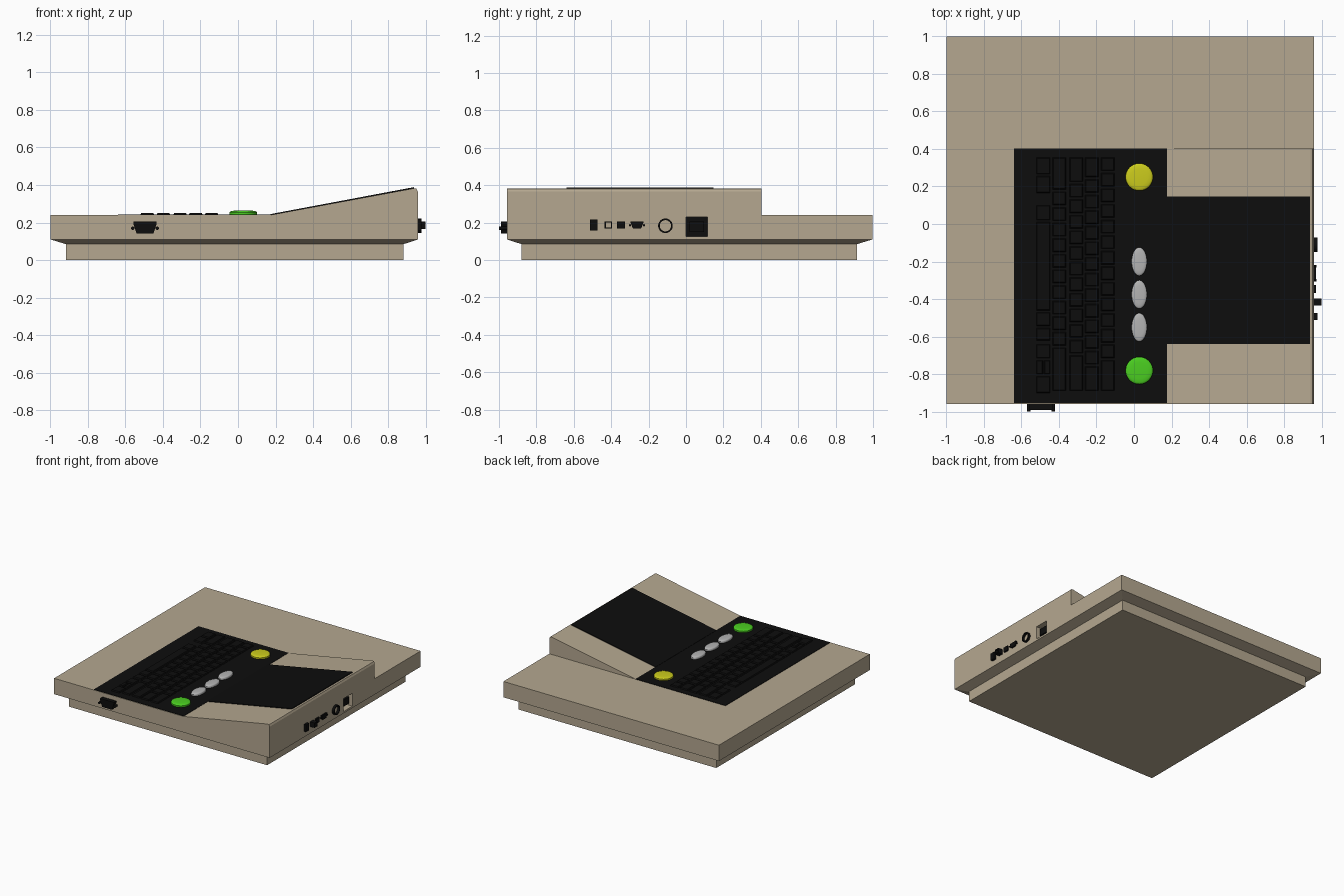
import bpy, bmesh, math

if "Cube" in bpy.data.objects:
    bpy.data.objects.remove(bpy.data.objects["Cube"])


def material(name, rgb):
    m = bpy.data.materials.new(name)
    m.diffuse_color = (*rgb, 1)
    m.use_nodes = True
    m.node_tree.nodes["Principled BSDF"].inputs["Base Color"].default_value = m.diffuse_color
    return m


TAN = material("tan", (0.46, 0.39, 0.28))
BLACK = material("black", (0.004, 0.004, 0.004))
YELLOW = material("yellow", (0.6, 0.6, 0.012))
GREEN = material("green", (0.07, 0.62, 0.015))
GREY = material("grey", (0.45, 0.45, 0.45))


def loft(name, rings, mat, closed=False, smooth=False):
    """Skin a list of equal-length point rings; cap the ends or close the loop."""
    bm = bmesh.new()
    vs = [[bm.verts.new(p) for p in r] for r in rings]
    n = len(vs[0])
    pairs = list(zip(vs, vs[1:])) + ([(vs[-1], vs[0])] if closed else [])
    for a, b in pairs:
        for i in range(n):
            j = (i + 1) % n
            bm.faces.new((a[i], a[j], b[j], b[i]))
    if not closed:
        bm.faces.new(vs[0])
        bm.faces.new(vs[-1])
    bmesh.ops.recalc_face_normals(bm, faces=bm.faces)
    me = bpy.data.meshes.new(name)
    bm.to_mesh(me)
    bm.free()
    me.materials.append(mat)
    ob = bpy.data.objects.new(name, me)
    bpy.context.collection.objects.link(ob)
    if smooth:
        bpy.ops.object.select_all(action='DESELECT')
        ob.select_set(True)
        bpy.context.view_layer.objects.active = ob
        bpy.ops.object.shade_smooth_by_angle(angle=math.radians(35))
    return ob


def rect(x0, x1, y0, y1, z):
    return [(x0, y0, z), (x1, y0, z), (x1, y1, z), (x0, y1, z)]


def box(name, x, y, z, mat, inset=0.0):
    return loft(name, [rect(*x, *y, z[0]),
                       rect(x[0] + inset, x[1] - inset, y[0] + inset, y[1] - inset, z[1])], mat)


def ngon(r, n, phase=0.0, ry=None):
    ry = r if ry is None else ry
    return [(r * math.cos(2 * math.pi * i / n + phase),
             ry * math.sin(2 * math.pi * i / n + phase)) for i in range(n)]


def along_x(name, pts, x0, x1, mat):
    return loft(name, [[(x, a, b) for a, b in pts] for x in (x0, x1)], mat)


def along_y(name, pts, y0, y1, mat):
    return loft(name, [[(a, y, b) for a, b in pts] for y in (y0, y1)], mat)


def dsub(cu, cz, wt, wb, h):
    return [(cu - wt, cz + h), (cu - wt, cz + h * 0.6), (cu - wb, cz - h),
            (cu + wb, cz - h), (cu + wt, cz + h * 0.6), (cu + wt, cz + h)]


# Case: inset plinth, sloped flange, main slab
case = loft("case", [rect(-0.915, 0.88, -0.88, 0.915, 0.0),
                     rect(-0.915, 0.88, -0.88, 0.915, 0.085),
                     rect(-0.997, 0.957, -0.957, 0.997, 0.11),
                     rect(-0.997, 0.957, -0.957, 0.997, 0.24)], TAN)

# Power inlet recess
cutter = box("inlet_cutter", (0.89, 1.05), (0.0, 0.115), (0.125, 0.23), TAN)
cutter.hide_render = True
cutter.hide_viewport = True
mod = case.modifiers.new("inlet", 'BOOLEAN')
mod.operation = 'DIFFERENCE'
mod.solver = 'EXACT'
mod.object = cutter
box("inlet_back", (0.889, 0.895), (0.0, 0.115), (0.125, 0.23), BLACK)
box("inlet_block", (0.895, 0.94), (0.02, 0.095), (0.15, 0.205), BLACK)

# Raised wedge
along_y("display_wedge", [(0.17, 0.24), (0.957, 0.24), (0.957, 0.365), (0.95, 0.38), (0.94, 0.383)],
        -0.957, 0.403, TAN)

# Sloped display panel on the wedge
k = (0.383 - 0.24) / (0.94 - 0.17)
along_y("display_panel", [(0.172, 0.2395), (0.937, 0.24 + 0.767 * k),
                          (0.936, 0.246 + 0.767 * k), (0.172, 0.245)], -0.64, 0.147, BLACK)

# Keyboard deck
box("keyboard_deck", (-0.64, 0.175), (-0.953, 0.403), (0.236, 0.243), BLACK)


# Keys: each row runs from y = 0.36 downward; widths in key units
U = 0.083
ROWS = [
    (-0.14, [1.0] + [1] * 12 + [2.1]),
    (-0.225, [1.4] + [1] * 12 + [1.7]),
    (-0.308, [1.7] + [1] * 11 + [2.4]),
    (-0.397, [2.2] + [1] * 10 + [2.9]),
]
for r, (x, widths) in enumerate(ROWS):
    y = 0.36
    for i, w in enumerate(widths):
        box(f"key_{r}_{i}", (x - 0.036, x + 0.036), (y - w * U + 0.006, y - 0.006),
            (0.242, 0.252), BLACK, 0.005)
        y -= w * U

# Bottom row with space bar and cursor keys
for i, (a, b) in enumerate([(0.265, 0.354), (0.165, 0.255), (0.02, 0.1), (-0.46, 0.01),
                            (-0.543, -0.47), (-0.62, -0.553), (-0.715, -0.64), (-0.9, -0.81)]):
    box(f"key_4_{i}", (-0.52, -0.446), (a, b), (0.242, 0.252), BLACK, 0.005)
box("cursor_up_key", (-0.48, -0.446), (-0.8, -0.725), (0.242, 0.252), BLACK, 0.005)
box("cursor_down_key", (-0.52, -0.485), (-0.8, -0.725), (0.242, 0.252), BLACK, 0.005)


# Buttons: ellipses with rounded top edge
def button(name, y, rx, ry, mat):
    rings = []
    for s, z in ((1, 0.24), (1, 0.255), (0.96, 0.259), (0.85, 0.262), (0.6, 0.264)):
        rings.append([(0.028 + a, y + b, z) for a, b in ngon(rx * s, 40, 0, ry * s)])
    loft(name, rings, mat, smooth=True)


button("yellow_button", 0.25, 0.073, 0.073, YELLOW)
button("green_button", -0.78, 0.073, 0.073, GREEN)
for i, y in enumerate((-0.2, -0.375, -0.55)):
    button(f"grey_button_{i}", y, 0.041, 0.076, GREY)

# Front connector with its two screws
along_y("front_connector", dsub(-0.495, 0.173, 0.062, 0.044, 0.032), -0.99, -0.95, BLACK)
for s in (-1, 1):
    along_y(f"front_screw_{s}", [(-0.495 + s * 0.065 + a, 0.17 + b) for a, b in ngon(0.009, 12)],
            -0.999, -0.95, BLACK)

# Side ports
box("side_port_tall", (0.95, 0.976), (-0.512, -0.473), (0.157, 0.216), BLACK)
box("side_port_square", (0.95, 0.969), (-0.368, -0.326), (0.168, 0.207), BLACK)
along_x("side_connector", dsub(-0.262, 0.187, 0.034, 0.022, 0.019), 0.95, 0.969, BLACK)
for s in (-1, 1):
    along_x(f"side_screw_{s}", [(-0.262 + s * 0.037 + a, 0.186 + b) for a, b in ngon(0.006, 10)],
            0.95, 0.971, BLACK)


def frame(name, cy, cz, ro, ri, n, phase, x1):
    rings = [[(x, cy + a, cz + b) for a, b in ngon(r, n, phase)]
             for r, x in ((ro, 0.95), (ro, x1), (ri, x1), (ri, 0.95))]
    loft(name, rings, BLACK, closed=True, smooth=n > 4)


frame("square_socket", -0.415, 0.187, 0.028, 0.018, 4, math.pi / 4, 0.998)
frame("round_socket", -0.11, 0.183, 0.039, 0.03, 32, 0, 0.976)
